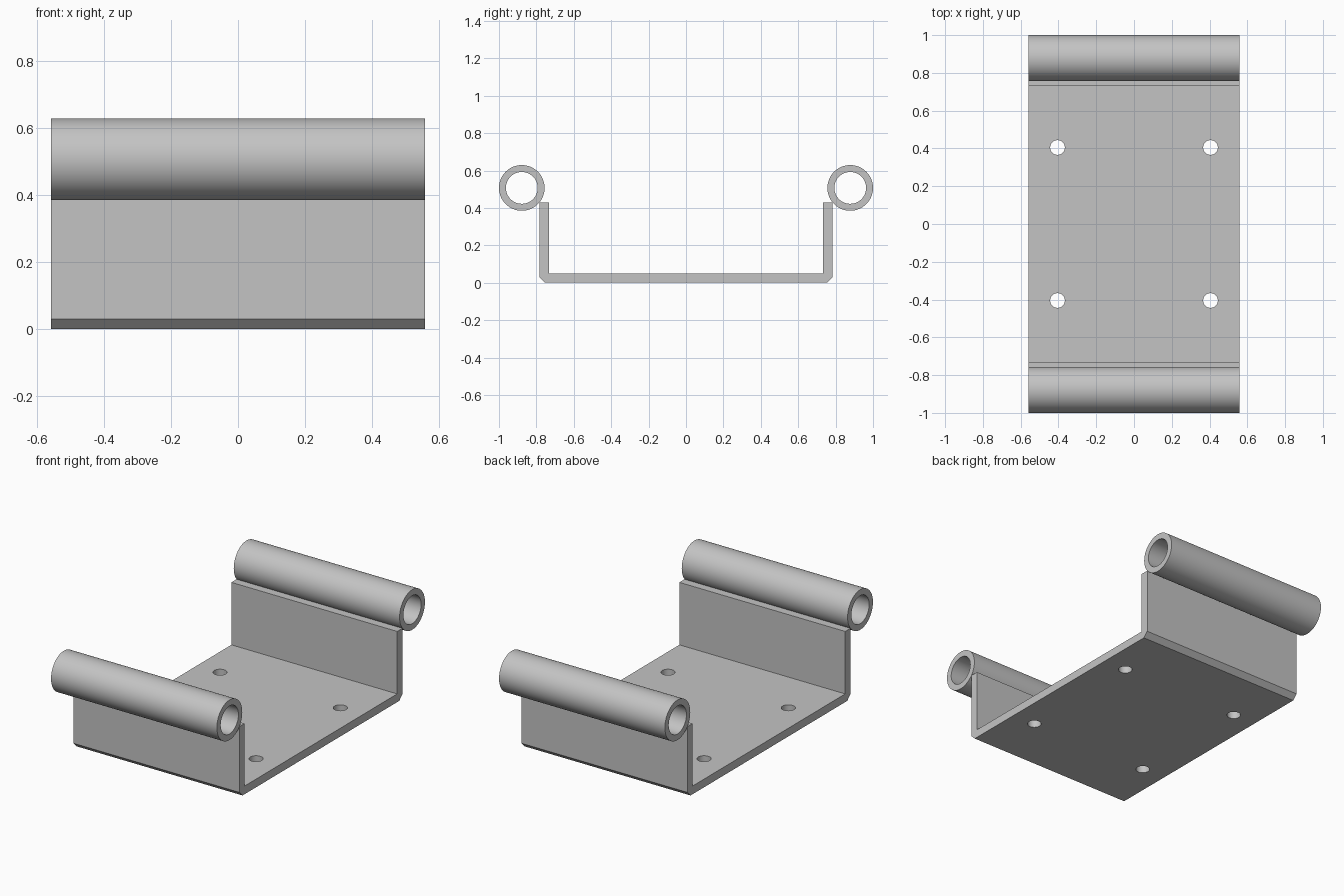
import bpy, bmesh, math
from mathutils import Matrix

if "Cube" in bpy.data.objects:
    bpy.data.objects.remove(bpy.data.objects["Cube"], do_unlink=True)

HALF = 0.558            # half the width along x
SIDE, WALL = 0.783, 0.05
TOP, CHAMFER = 0.43, 0.03

steel = bpy.data.materials.new("plain_grey")
steel.use_nodes = True
GREY = (0.55, 0.55, 0.55, 1)
steel.diffuse_color = GREY
steel.node_tree.nodes["Principled BSDF"].inputs["Base Color"].default_value = GREY


def make_object(name, bm):
    bmesh.ops.recalc_face_normals(bm, faces=bm.faces)
    mesh = bpy.data.meshes.new(name)
    bm.to_mesh(mesh)
    bm.free()
    mesh.materials.append(steel)
    obj = bpy.data.objects.new(name, mesh)
    bpy.context.collection.objects.link(obj)
    return obj


def extrude_x(bm, profile):
    """Extrude a closed (y, z) outline across the full width."""
    face = bm.faces.new([bm.verts.new((-HALF, y, z)) for y, z in profile])
    out = bmesh.ops.extrude_face_region(bm, geom=[face])
    moved = [v for v in out["geom"] if isinstance(v, bmesh.types.BMVert)]
    bmesh.ops.translate(bm, verts=moved, vec=(2 * HALF, 0, 0))


def smooth(obj):
    bpy.ops.object.select_all(action="DESELECT")
    obj.select_set(True)
    bpy.context.view_layer.objects.active = obj
    bpy.ops.object.shade_smooth_by_angle(angle=math.radians(30))


# U-shaped tray with chamfered lower edges
inner = SIDE - WALL
half_outline = [(SIDE - CHAMFER, 0), (SIDE, CHAMFER), (SIDE, TOP),
                (inner, TOP), (inner, WALL)]
bm = bmesh.new()
extrude_x(bm, half_outline + [(-y, z) for y, z in reversed(half_outline)])
tray = make_object("channel_tray", bm)

# Four mounting holes through the floor
bm = bmesh.new()
for x in (-0.405, 0.405):
    for y in (-0.405, 0.405):
        bmesh.ops.create_cone(bm, cap_ends=True, segments=32, radius1=0.039,
                              radius2=0.039, depth=0.3,
                              matrix=Matrix.Translation((x, y, 0)))
cutter = make_object("hole_cutter", bm)
cutter.hide_render = True
cutter.display_type = "WIRE"
cut = tray.modifiers.new("mounting_holes", "BOOLEAN")
cut.object = cutter
cut.operation = "DIFFERENCE"
cut.solver = "EXACT"
bpy.context.view_layer.objects.active = tray
tray.select_set(True)
bpy.ops.object.modifier_apply(modifier=cut.name)
bpy.data.objects.remove(cutter, do_unlink=True)
smooth(tray)


# Hollow tubes along the tops of both walls
def tube(name, y, z, outer, bore, segments=64):
    bm = bmesh.new()
    rings = []
    for x, r in ((-HALF, outer), (HALF, outer), (HALF, bore), (-HALF, bore)):
        rings.append([bm.verts.new((x, y + r * math.cos(a), z + r * math.sin(a)))
                      for a in (math.tau * i / segments for i in range(segments))])
    for k, ring in enumerate(rings):
        after = rings[(k + 1) % 4]
        for i in range(segments):
            j = (i + 1) % segments
            bm.faces.new((ring[i], ring[j], after[j], after[i]))
    smooth(make_object(name, bm))


for name, side in (("front_tube", -1), ("back_tube", 1)):
    tube(name, side * 0.878, 0.507, 0.122, 0.085)
